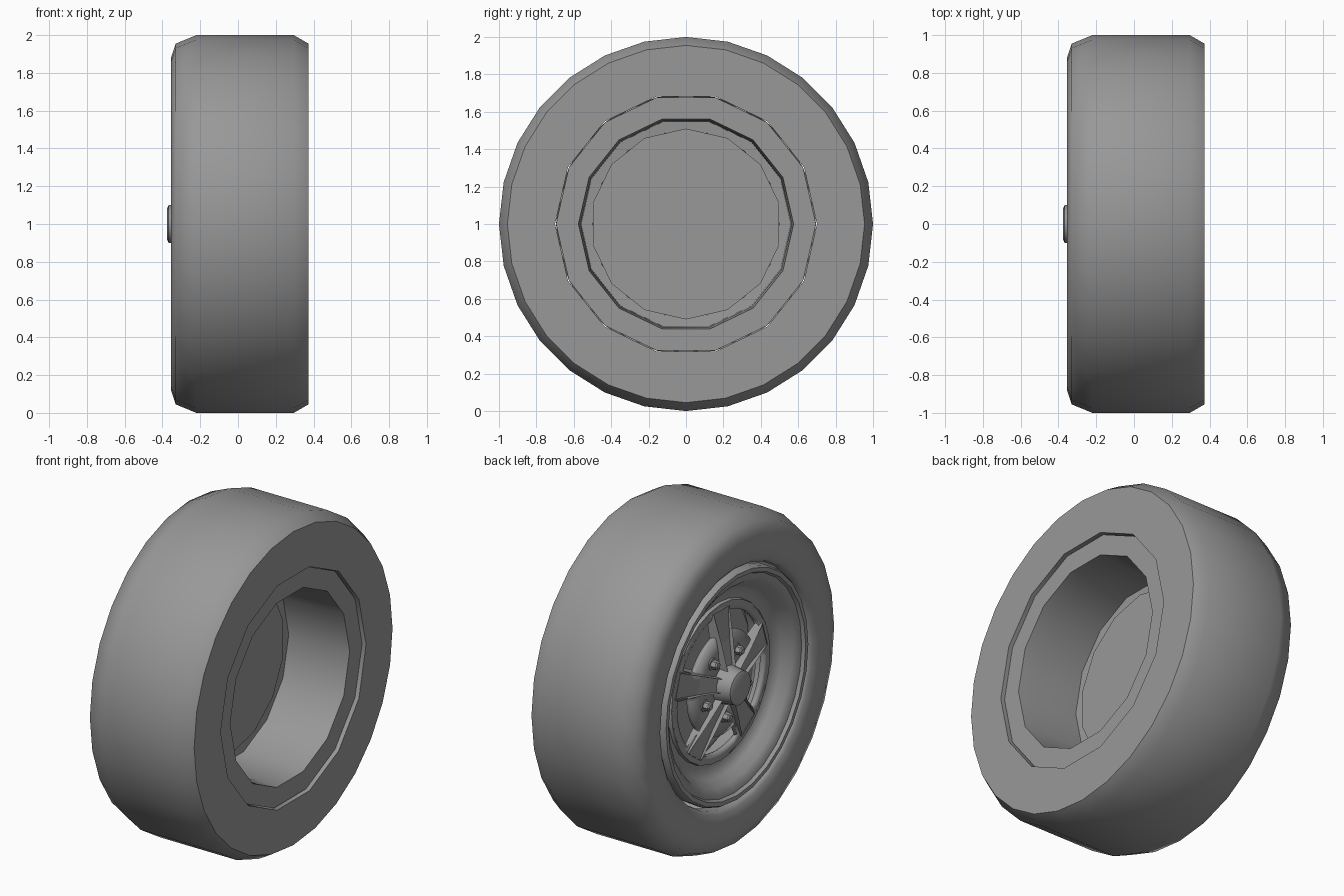
import bpy, bmesh, math
from math import sin, cos, pi, radians

if "Cube" in bpy.data.objects:
    bpy.data.objects.remove(bpy.data.objects["Cube"])

CZ = 1.0            # axle height; axle runs along x
FLAT = cos(pi / 14)  # apothem of the 14-sided rear opening

# Dark grey shared by every part
grey = bpy.data.materials.new("dark_grey")
grey.diffuse_color = (0.315, 0.315, 0.315, 1)
grey.use_nodes = True
grey.node_tree.nodes["Principled BSDF"].inputs["Base Color"].default_value = grey.diffuse_color


def pt(x, r, a):
    return (x, r * cos(a), CZ + r * sin(a))


def finish(name, bm, angle=35):
    bmesh.ops.recalc_face_normals(bm, faces=bm.faces)
    me = bpy.data.meshes.new(name)
    bm.to_mesh(me)
    bm.free()
    me.materials.append(grey)
    ob = bpy.data.objects.new(name, me)
    bpy.context.collection.objects.link(ob)
    bpy.ops.object.select_all(action='DESELECT')
    ob.select_set(True)
    bpy.context.view_layer.objects.active = ob
    bpy.ops.object.shade_smooth_by_angle(angle=radians(angle))
    return ob


def lathe(name, profile, n, phase=0.0, angle=35, caps=(False, False)):
    """Turn (x, radius[, 14-sided]) points around the axle."""
    bm = bmesh.new()
    rings = []
    for p in profile:
        ring = []
        for i in range(n):
            r = p[1] * (FLAT if len(p) > 2 and i % 2 else 1)
            ring.append(bm.verts.new(pt(p[0], r, phase + 2 * pi * i / n)))
        rings.append(ring)
    for a, b in zip(rings, rings[1:]):
        for i in range(n):
            j = (i + 1) % n
            bm.faces.new((a[i], a[j], b[j], b[i]))
    for use, ring in zip(caps, (rings[0], rings[-1])):
        if use:
            bm.faces.new(ring)
    return finish(name, bm, angle)


# Tyre: 28 sides, rounded front shoulder, flat rear with a 14-sided opening
lathe("tyre", [(-0.28, 0.71), (-0.325, 0.715), (-0.34, 0.735), (-0.355, 0.78),
               (-0.355, 0.88), (-0.33, 0.955), (-0.22, 1.0), (0.295, 1.0),
               (0.373, 0.955), (0.373, 0.70, 1), (0.30, 0.70, 1)], 28, angle=55)

# Front rim: lip, step and dish
lathe("front_rim", [(-0.28, 0.695), (-0.33, 0.695), (-0.345, 0.685), (-0.345, 0.66),
                    (-0.325, 0.65), (-0.32, 0.625), (-0.30, 0.595), (-0.25, 0.56),
                    (-0.22, 0.53), (-0.215, 0.48), (-0.235, 0.475), (-0.235, 0.45)],
      28, angle=45)

# Rear rim: flat 14-sided flange, nearly straight barrel and inner shoulder
lathe("rear_rim", [(0.29, 0.695), (0.35, 0.695), (0.35, 0.575), (0.23, 0.565),
                   (-0.05, 0.56), (-0.055, 0.50)], 14, angle=30)

# Backing plate closing the barrel
lathe("backing_plate", [(-0.045, 0.51), (-0.07, 0.51)], 14, pi / 2, caps=(True, True))

# Front barrel behind the wheel disc
lathe("front_barrel", [(-0.215, 0.48), (-0.06, 0.52)], 28)

# Wheel disc: dished polar sheet with five arched windows
bm = bmesh.new()
N = 60
stations = [(-0.25, 0.08), (-0.245, 0.22), (-0.235, 0.31), (-0.22, 0.42), (-0.22, 0.47)]
grid = [[bm.verts.new(pt(x, r, pi / 2 + 2 * pi * i / N)) for i in range(N)]
        for x, r in stations]
for s in range(len(stations) - 1):
    for i in range(N):
        if s == 2 and 2 <= i % 12 <= 9:
            continue
        j = (i + 1) % N
        bm.faces.new((grid[s][i], grid[s][j], grid[s + 1][j], grid[s + 1][i]))
disc = finish("wheel_disc", bm)
solid = disc.modifiers.new("thickness", 'SOLIDIFY')
solid.thickness = 0.03
solid.offset = 0

for k in range(5):
    # Spoke: wedge widening outward, with a recessed centre
    a = pi / 2 + k * 2 * pi / 5
    bm = bmesh.new()
    outline = [(0.07, -0.035, -0.315), (0.26, -0.055, -0.28), (0.44, -0.075, -0.24),
               (0.44, 0.075, -0.24), (0.26, 0.055, -0.28), (0.07, 0.035, -0.315)]

    def place(r, w, x):
        return (x, r * cos(a) - w * sin(a), CZ + r * sin(a) + w * cos(a))
    top = [bm.verts.new(place(*p)) for p in outline]
    low = [bm.verts.new(place(r, w * 1.4, -0.215)) for r, w, x in outline]
    face = bm.faces.new(top)
    for i in range(6):
        j = (i + 1) % 6
        bm.faces.new((top[i], top[j], low[j], low[i]))
    bmesh.ops.inset_region(bm, faces=[face], thickness=0.022)
    bmesh.ops.translate(bm, verts=face.verts, vec=(0.025, 0, 0))
    finish("spoke_%d" % (k + 1), bm)

    # Lug nut: washer and hexagonal nut between the spokes
    b = -pi / 2 + k * 2 * pi / 5
    for part, sides, prof in (
            ("lug_washer", 12, [(-0.235, 0.042), (-0.265, 0.036)]),
            ("lug_nut", 6, [(-0.25, 0.027), (-0.295, 0.027), (-0.303, 0.018)])):
        ob = lathe("%s_%d" % (part, k + 1), prof, sides, caps=(True, True))
        ob.location = (0, 0.20 * cos(b), 0.20 * sin(b))

# Hub: slightly flared barrel with a bevelled cap
lathe("hub", [(-0.235, 0.13), (-0.27, 0.115), (-0.355, 0.10), (-0.367, 0.10),
              (-0.375, 0.085)], 20, caps=(True, True))
